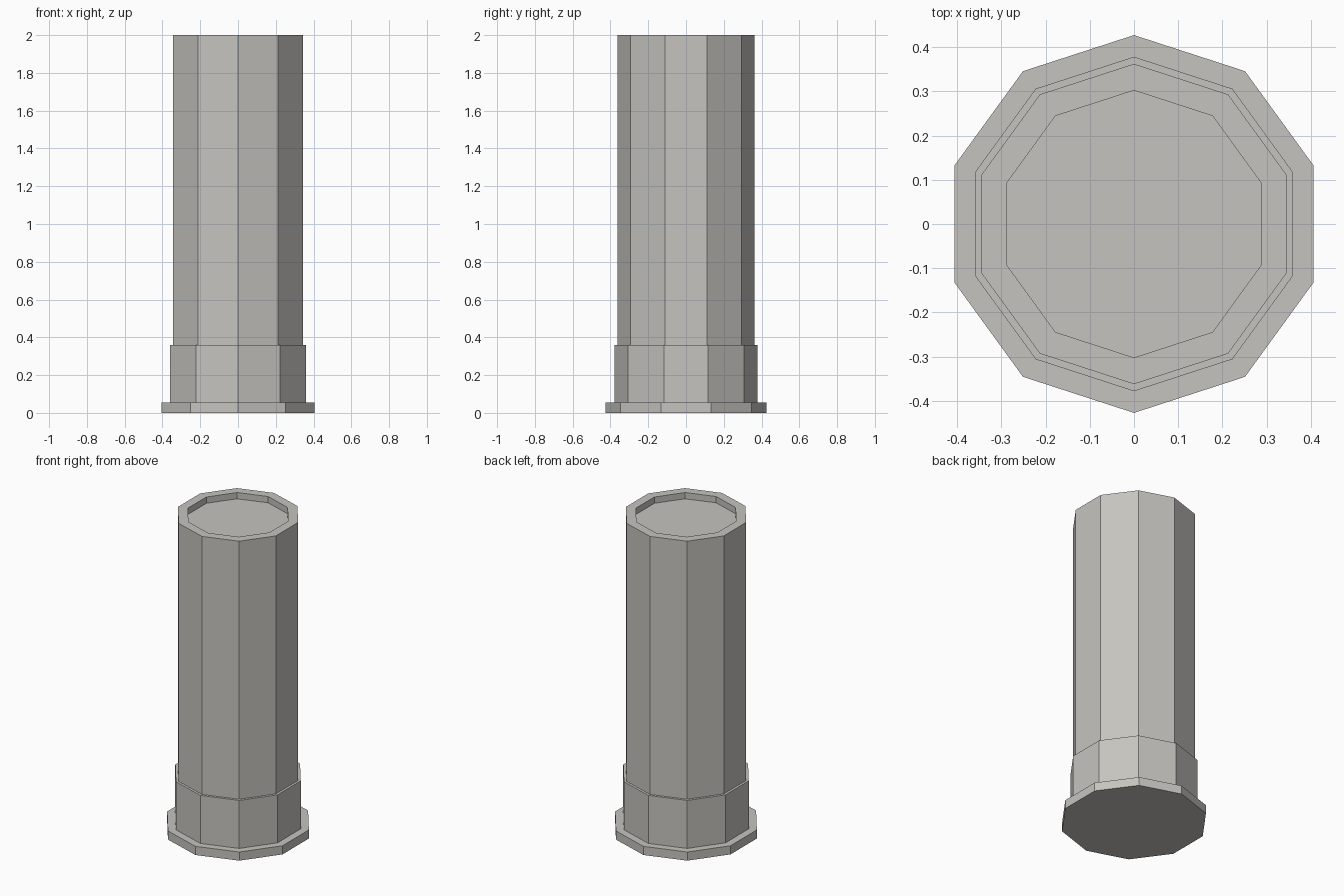
import bpy, bmesh, math

if "Cube" in bpy.data.objects:
    bpy.data.objects.remove(bpy.data.objects["Cube"])

SIDES = 10

stone = bpy.data.materials.new("warm grey")
stone.diffuse_color = (0.56, 0.55, 0.52, 1)
stone.use_nodes = True
stone.node_tree.nodes["Principled BSDF"].inputs["Base Color"].default_value = stone.diffuse_color

# Profile (radius, height): foot flange, collar, shaft, rim and shallow recess
profile = [(0.427, 0), (0.427, 0.055), (0.378, 0.055), (0.378, 0.36),
           (0.362, 0.36), (0.362, 2.0), (0.302, 2.0), (0.302, 1.96)]

bm = bmesh.new()
rings = []
for r, z in profile:
    angles = [math.pi / 2 + i * math.tau / SIDES for i in range(SIDES)]
    rings.append([bm.verts.new((r * math.cos(a), r * math.sin(a), z)) for a in angles])

# Side walls and ledges
for low, high in zip(rings, rings[1:]):
    for i in range(SIDES):
        j = (i + 1) % SIDES
        bm.faces.new((low[i], low[j], high[j], high[i]))

# Underside and recess floor
bm.faces.new(list(reversed(rings[0])))
bm.faces.new(rings[-1])
bmesh.ops.recalc_face_normals(bm, faces=bm.faces)

mesh = bpy.data.meshes.new("column")
bm.to_mesh(mesh)
bm.free()
mesh.materials.append(stone)
bpy.context.collection.objects.link(bpy.data.objects.new("column", mesh))
